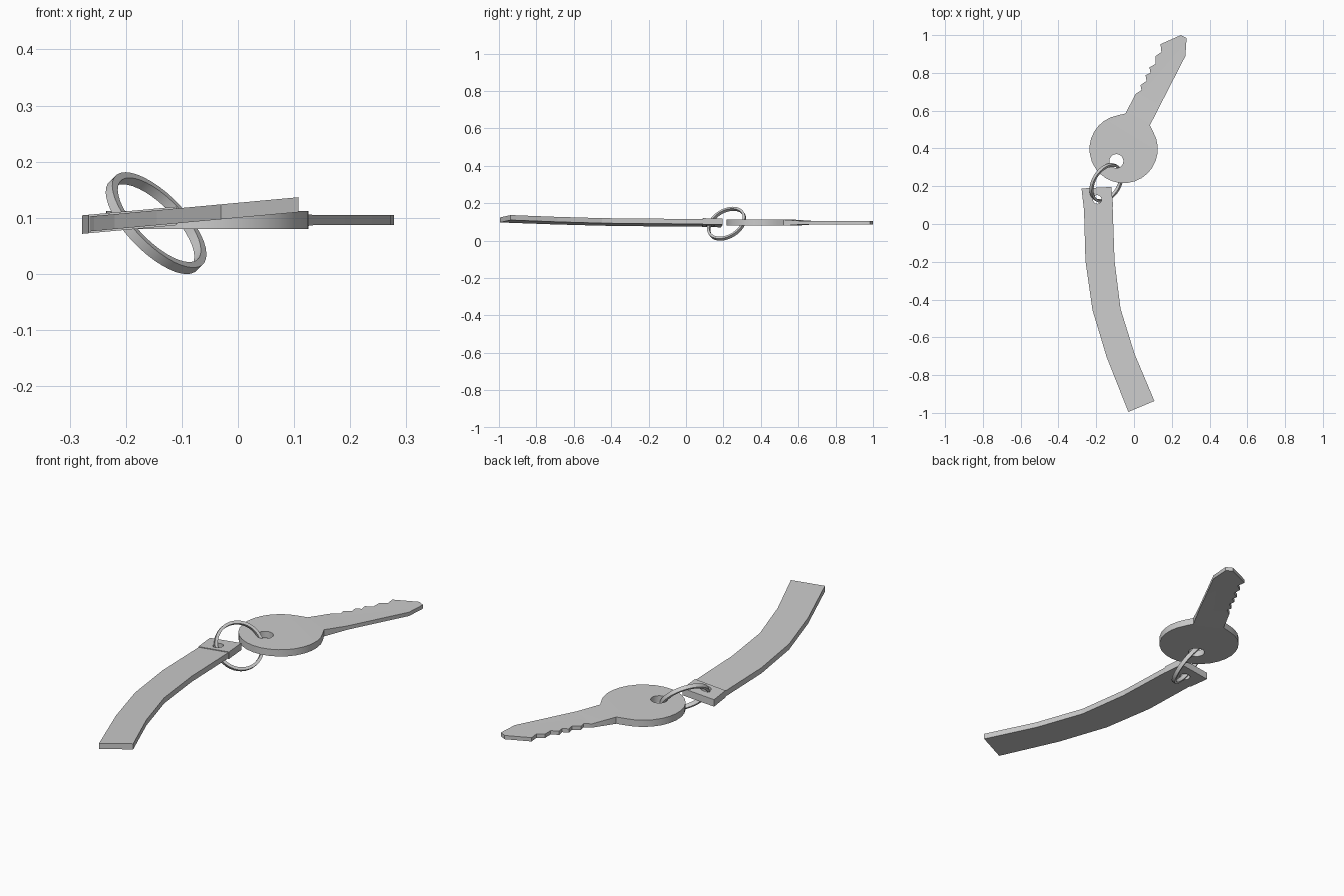
import bpy, bmesh, math
from mathutils import Vector

if "Cube" in bpy.data.objects:
    bpy.data.objects.remove(bpy.data.objects["Cube"], do_unlink=True)

grey = bpy.data.materials.new("plain_grey")
grey.use_nodes = True
grey.diffuse_color = (0.6, 0.6, 0.6, 1)
grey.node_tree.nodes["Principled BSDF"].inputs["Base Color"].default_value = (0.6, 0.6, 0.6, 1)


def slab(name, polygons, middle, half):
    """Flat polygons sharing corners, thickened to +-half(point) about middle(point)."""
    bm = bmesh.new()
    shared = {}
    for poly in polygons:
        for p in poly:
            if p not in shared:
                shared[p] = bm.verts.new((*p, 0))
        bm.faces.new([shared[p] for p in poly])
    top = bmesh.ops.extrude_face_region(bm, geom=bm.faces[:], use_keep_orig=True)["geom"]
    upper = {v for v in top if isinstance(v, bmesh.types.BMVert)}
    for v in bm.verts:
        p = (v.co.x, v.co.y)
        v.co.z = middle(p) + (half(p) if v in upper else -half(p))
    # remove inner walls left between neighbouring polygons
    bmesh.ops.recalc_face_normals(bm, faces=bm.faces[:])
    return finish(name, bm)


def finish(name, bm):
    mesh = bpy.data.meshes.new(name)
    bm.to_mesh(mesh)
    bm.free()
    mesh.materials.append(grey)
    obj = bpy.data.objects.new(name, mesh)
    bpy.context.collection.objects.link(obj)
    return obj


def select(obj):
    bpy.ops.object.select_all(action="DESELECT")
    obj.select_set(True)
    bpy.context.view_layer.objects.active = obj


def drill(obj, x, y, radius):
    bpy.ops.mesh.primitive_cylinder_add(vertices=20, radius=radius, depth=0.4, location=(x, y, 0.1))
    cutter = bpy.context.object
    cutter.hide_render = True
    mod = obj.modifiers.new("hole", "BOOLEAN")
    mod.operation, mod.solver, mod.object = "DIFFERENCE", "EXACT", cutter
    select(obj)
    bpy.ops.object.modifier_apply(modifier=mod.name)
    bpy.data.objects.remove(cutter, do_unlink=True)


def smooth(obj):
    select(obj)
    bpy.ops.object.shade_smooth_by_angle(angle=math.radians(30))


# Key: round bow, tapering neck and toothed blade
neck_l, neck_r = (-0.045, 0.585), (0.084, 0.522)
root_l, root_r = (0.008, 0.688), (0.135, 0.622)
bow = [neck_l]
for i in range(24):
    a = math.radians(100 + i * 290 / 23)
    bow.append((-0.055 + 0.181 * math.cos(a), 0.397 + 0.181 * math.sin(a)))
bow.append(neck_r)
blade = [root_l, root_r, (0.272, 0.889), (0.278, 0.984), (0.248, 1.0), (0.14, 0.952),
         (0.145, 0.91), (0.114, 0.889), (0.114, 0.847), (0.082, 0.83), (0.087, 0.8),
         (0.061, 0.788), (0.066, 0.757), (0.034, 0.735), (0.04, 0.709)]
key = slab("key", [bow, [neck_l, neck_r, root_r, root_l], blade],
           lambda p: 0.096, lambda p: 0.009 if p in blade or p[1] > 0.6 else 0.016)
drill(key, -0.093, 0.333, 0.037)
smooth(key)


# Curved strap, lying in a gently tilted plane
def tilt(p):
    return 0.1135 + 0.092 * p[0]


left = [(-0.266, 0.12), (-0.257, -0.196), (-0.22, -0.455), (-0.145, -0.704), (-0.03, -0.995)]
right = [(-0.114, 0.12), (-0.103, -0.196), (-0.071, -0.45), (0.003, -0.688), (0.108, -0.937)]
strips = [[left[i], left[i + 1], right[i + 1], right[i]] for i in range(4)]
strap = slab("strap", strips, tilt, lambda p: 0.0133)
drill(strap, -0.195, 0.13, 0.023)

# Slightly thicker end tab with the ring hole
tab = slab("strap_end_tab", [[(-0.278, 0.188), (-0.266, 0.085), (-0.11, 0.09), (-0.12, 0.196)]],
           tilt, lambda p: 0.0165)
drill(tab, -0.195, 0.13, 0.023)

# Split ring: flat band swept around a tilted circle
bm = bmesh.new()
section = [(0.098, -0.009), (0.111, -0.009), (0.111, 0.009), (0.098, 0.009)]
loop = [bm.verts.new((r, 0, h)) for r, h in section]
edges = [bm.edges.new((loop[i], loop[(i + 1) % 4])) for i in range(4)]
bmesh.ops.spin(bm, geom=edges, cent=(0, 0, 0), axis=(0, 0, 1), angle=math.tau,
               steps=40, use_merge=True)
bmesh.ops.remove_doubles(bm, verts=bm.verts[:], dist=0.0005)
bmesh.ops.recalc_face_normals(bm, faces=bm.faces[:])
ring = finish("key_ring", bm)
ring.rotation_mode = "QUATERNION"
ring.rotation_quaternion = Vector((0.65, -0.4, 0.64)).to_track_quat("Z", "Y")
ring.location = (-0.146, 0.217, 0.0905)
smooth(ring)
